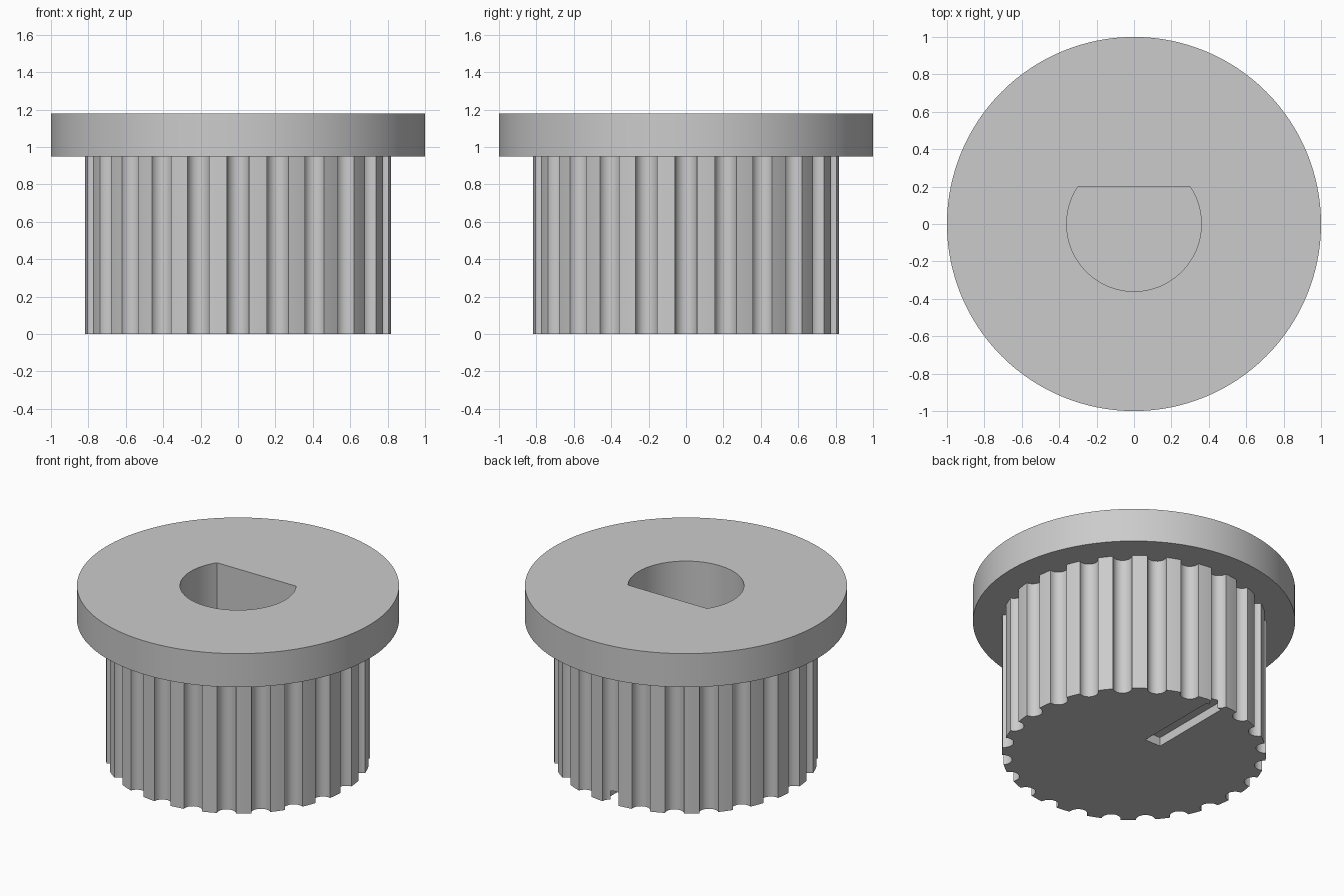
import bpy
import bmesh
from math import sin, cos, asin, pi, radians

if "Cube" in bpy.data.objects:
    bpy.data.objects.remove(bpy.data.objects["Cube"], do_unlink=True)

BODY_R, GROOVE_R, GROOVES = 0.82, 0.06, 24
FLANGE_R, FLANGE_Z, TOP_Z = 1.0, 0.95, 1.18
BORE_R, BORE_FLAT, BORE_FLOOR = 0.36, 0.2, 0.24

grey = bpy.data.materials.new("plain grey")
grey.use_nodes = True
grey.diffuse_color = (0.6, 0.6, 0.6, 1)
grey.node_tree.nodes["Principled BSDF"].inputs["Base Color"].default_value = grey.diffuse_color


def prism(name, outline, z0, z1):
    """Extrude a counterclockwise outline from z0 up to z1."""
    bm = bmesh.new()
    base = bm.faces.new([bm.verts.new((x, y, z0)) for x, y in outline])
    top = bmesh.ops.extrude_face_region(bm, geom=[base])["geom"]
    moved = [v for v in top if isinstance(v, bmesh.types.BMVert)]
    bmesh.ops.translate(bm, verts=moved, vec=(0, 0, z1 - z0))
    bmesh.ops.recalc_face_normals(bm, faces=bm.faces)
    mesh = bpy.data.meshes.new(name)
    bm.to_mesh(mesh)
    bm.free()
    mesh.materials.append(grey)
    obj = bpy.data.objects.new(name, mesh)
    bpy.context.collection.objects.link(obj)
    return obj


def arc(radius, start, end, steps):
    return [(radius * cos(start + (end - start) * i / steps),
             radius * sin(start + (end - start) * i / steps)) for i in range(steps + 1)]


def combine(target, tool, operation):
    """Apply a boolean and discard the tool."""
    mod = target.modifiers.new(operation.lower(), "BOOLEAN")
    mod.operation, mod.object, mod.solver = operation, tool, "EXACT"
    bpy.context.view_layer.objects.active = target
    bpy.ops.object.modifier_apply(modifier=mod.name)
    bpy.data.objects.remove(tool, do_unlink=True)


# Fluted grip outline: a round groove followed by a curved rib, repeated
outline = []
half = 2 * asin(GROOVE_R / BODY_R / 2)
pitch = 2 * pi / GROOVES
for k in range(GROOVES):
    a = k * pitch
    cx, cy = BODY_R * cos(a), BODY_R * sin(a)
    spread = pi / 2 + half / 2
    for i in range(13):
        t = a - spread - (2 * pi - 2 * spread) * i / 12
        outline.append((cx + GROOVE_R * cos(t), cy + GROOVE_R * sin(t)))
    outline += arc(BODY_R, a + half, a + pitch - half, 4)[1:-1]
knob = prism("knob", outline, 0, FLANGE_Z + 0.1)

# Flange disc
flange = prism("flange", arc(FLANGE_R, 0, 2 * pi, 128)[:-1], FLANGE_Z, TOP_Z)
combine(knob, flange, "UNION")

# D-shaped shaft bore
flat = asin(BORE_FLAT / BORE_R)
bore = prism("bore_cutter", arc(BORE_R, pi - flat, 2 * pi + flat, 64), BORE_FLOOR, TOP_Z + 0.1)
combine(knob, bore, "DIFFERENCE")

# Pointer slot in the underside
slot = prism("slot_cutter", [(-0.06, 0.18), (0.06, 0.18), (0.06, 0.77), (-0.06, 0.77)], -0.1, 0.06)
combine(knob, slot, "DIFFERENCE")

bpy.ops.object.select_all(action="DESELECT")
knob.select_set(True)
bpy.context.view_layer.objects.active = knob
bpy.ops.object.shade_smooth_by_angle(angle=radians(30))
